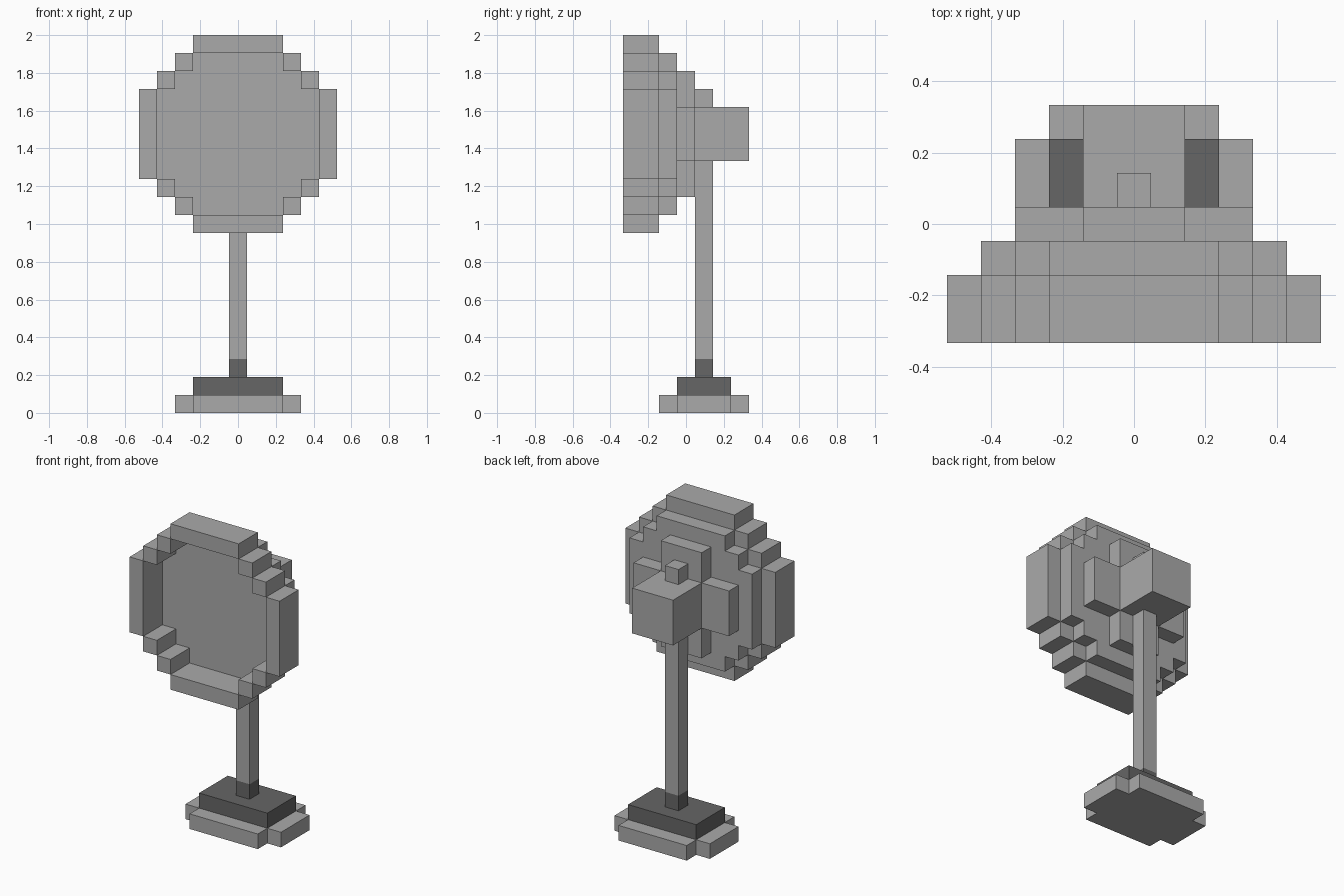
import bpy
import bmesh
from mathutils import Vector

if "Cube" in bpy.data.objects:
    bpy.data.objects.remove(bpy.data.objects["Cube"], do_unlink=True)

U = 2 / 21  # edge of one building block


def material(name, value):
    mat = bpy.data.materials.new(name)
    mat.use_nodes = True
    colour = (value, value, value, 1)
    mat.diffuse_color = colour
    mat.node_tree.nodes["Principled BSDF"].inputs["Base Color"].default_value = colour
    return mat


light_grey = material("light_grey", 0.402)
dark_grey = material("dark_grey", 0.133)


def stepped_outline(steps):
    """Outline, symmetric about both axes, from (half width, half height) steps."""
    quarter = []
    for i, (w, h) in enumerate(steps):
        quarter.append((w, h))
        if i + 1 < len(steps):
            quarter.append((steps[i + 1][0], h))
    mirrored = [(-a, b) for a, b in reversed(quarter)]
    top = quarter + mirrored
    return top + [(-a, -b) for a, b in top]


def add_prism(bm, steps, centre, lo, hi, along):
    """Extrude a stepped outline from lo to hi along y or z."""
    verts = []
    for a, b in stepped_outline(steps):
        a, b = a + centre[0], b + centre[1]
        co = (a, lo, b) if along == "y" else (a, b, lo)
        verts.append(bm.verts.new(Vector(co) * U))
    face = bm.faces.new(verts)
    new = bmesh.ops.extrude_face_region(bm, geom=[face])["geom"]
    shift = Vector((0, hi - lo, 0) if along == "y" else (0, 0, hi - lo)) * U
    bmesh.ops.translate(bm, vec=shift, verts=[v for v in new if isinstance(v, bmesh.types.BMVert)])


def part(name, prisms, mat):
    bm = bmesh.new()
    for prism in prisms:
        add_prism(bm, *prism)
    bmesh.ops.recalc_face_normals(bm, faces=bm.faces)
    mesh = bpy.data.meshes.new(name)
    bm.to_mesh(mesh)
    bm.free()
    mesh.materials.append(mat)
    obj = bpy.data.objects.new(name, mesh)
    bpy.context.collection.objects.link(obj)


# Base and pole
part("base_plate", [([(3.5, 1.5), (2.5, 2.5)], (0, 1), 0, 1, "z")], light_grey)
part("base_step", [([(2.5, 1.5)], (0, 1), 1, 2, "z")], dark_grey)
part("pole_collar", [([(0.5, 0.5)], (0, 1), 2, 3, "z")], dark_grey)
part("pole", [([(0.5, 0.5)], (0, 1), 3, 14, "z")], light_grey)

# Round head: open rim, dish and cross-shaped back plate
MID = 15.5
rim = []
for side in (-1, 1):
    rim.append(([(2.5, 0.5)], (0, MID + side * 5), -3.5, -1.5, "y"))
    rim.append(([(0.5, 2.5)], (side * 5, MID), -3.5, -1.5, "y"))
    for up in (-1, 1):
        for a, b in ((3, 4), (4, 3)):
            rim.append(([(0.5, 0.5)], (side * a, MID + up * b), -3.5, -1.5, "y"))
part("head_rim", rim, light_grey)
part("head_dish", [([(4.5, 2.5), (3.5, 3.5), (2.5, 4.5)], (0, MID), -1.5, -0.5, "y")], light_grey)
part("back_cross", [([(3.5, 1.5), (1.5, 3.5)], (0, MID), -0.5, 0.5, "y")], light_grey)

# Motor housing with its knob
part("motor_housing", [([(1.5, 1.5)], (0, MID), 0.5, 3.5, "y")], light_grey)
part("motor_knob", [([(0.5, 0.5)], (0, 1), 17, 18, "z")], light_grey)
